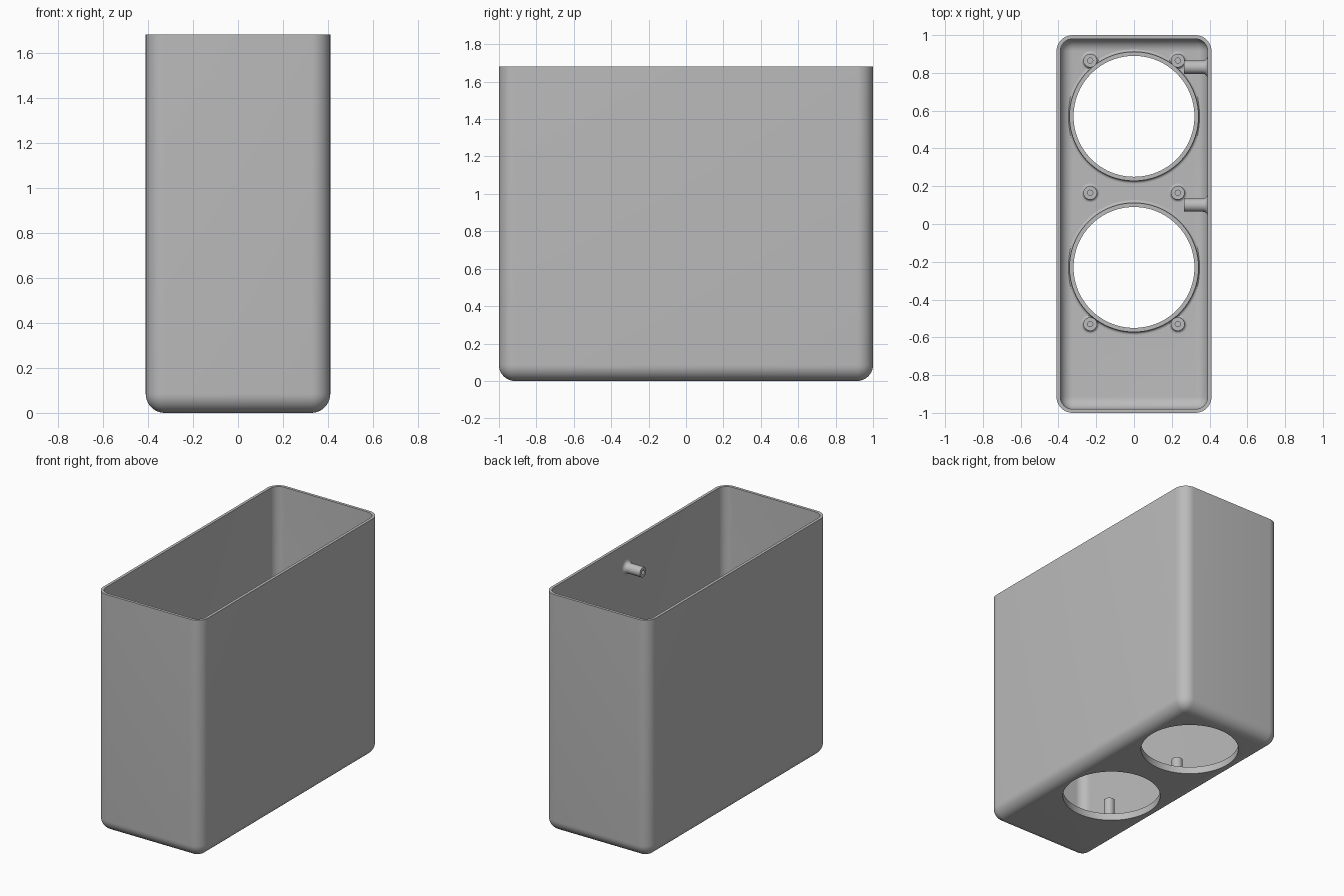
import bpy, bmesh, math
from mathutils import Matrix

if "Cube" in bpy.data.objects:
    bpy.data.objects.remove(bpy.data.objects["Cube"])

HALF_X, HALF_Y, HEIGHT = 0.41, 1.0, 1.68
WALL, FLOOR, ROUND = 0.02, 0.025, 0.085
HOLE_R = 0.32
HOLE_YS = (0.57, -0.23)

grey = bpy.data.materials.new("plain grey")
grey.use_nodes = True
COLOR = (0.5, 0.5, 0.5, 1)
grey.diffuse_color = COLOR
grey.node_tree.nodes["Principled BSDF"].inputs["Base Color"].default_value = COLOR


def add_object(name, bm):
    bmesh.ops.recalc_face_normals(bm, faces=bm.faces)
    mesh = bpy.data.meshes.new(name)
    bm.to_mesh(mesh)
    bm.free()
    mesh.materials.append(grey)
    obj = bpy.data.objects.new(name, mesh)
    bpy.context.collection.objects.link(obj)
    return obj


def smooth(obj):
    bpy.ops.object.select_all(action='DESELECT')
    obj.select_set(True)
    bpy.context.view_layer.objects.active = obj
    bpy.ops.object.shade_smooth_by_angle(angle=math.radians(35))


def rounded_box(name, hx, hy, z0, z1, radius):
    """Box with every edge rounded except those around the top."""
    bm = bmesh.new()
    bmesh.ops.create_cube(bm, size=2)
    for v in bm.verts:
        v.co = (v.co.x * hx, v.co.y * hy, z1 if v.co.z > 0 else z0)
    edges = [e for e in bm.edges if min(v.co.z for v in e.verts) < z1 - 0.01]
    bmesh.ops.bevel(bm, geom=edges, offset=radius, segments=10, profile=0.5,
                    affect='EDGES', clamp_overlap=True)
    return add_object(name, bm)


def lathe(name, profile, matrix, steps=40):
    """Turn a (radius, height) profile about the z axis, then place it."""
    bm = bmesh.new()
    verts = [bm.verts.new((r, 0, z)) for r, z in profile]
    edges = [bm.edges.new(pair) for pair in zip(verts, verts[1:])]
    bmesh.ops.spin(bm, geom=verts + edges, axis=(0, 0, 1), cent=(0, 0, 0),
                   angle=math.tau, steps=steps, use_duplicate=False)
    bmesh.ops.remove_doubles(bm, verts=bm.verts, dist=0.0001)
    bmesh.ops.transform(bm, matrix=matrix, verts=bm.verts)
    obj = add_object(name, bm)
    smooth(obj)
    return obj


def fillet(radius, base, size):
    """Concave quarter arc running from a boss side out onto its base."""
    arc = [i / 5 * math.pi / 2 for i in range(6)]
    return [(radius + size * (1 - math.cos(a)), base + size * (1 - math.sin(a)))
            for a in arc]


def boss(length, radius, bore, depth, flare, base=0):
    """Hollow-tipped boss profile with a filleted foot."""
    top = base + length
    return [(0, top - depth), (bore, top - depth), (bore, top),
            (radius, top)] + fillet(radius, base, flare)


# Open-topped case, hollowed and pierced by two round openings
case = rounded_box("case", HALF_X, HALF_Y, 0, HEIGHT, ROUND)
cutters = [rounded_box("cavity", HALF_X - WALL, HALF_Y - WALL, FLOOR,
                       HEIGHT + 0.2, ROUND - WALL)]
for y in HOLE_YS:
    bm = bmesh.new()
    bmesh.ops.create_cone(bm, cap_ends=True, segments=96, radius1=HOLE_R,
                          radius2=HOLE_R, depth=0.4,
                          matrix=Matrix.Translation((0, y, 0)))
    cutters.append(add_object("opening", bm))
bpy.context.view_layer.objects.active = case
for cutter in cutters:
    mod = case.modifiers.new("cut", 'BOOLEAN')
    mod.operation, mod.solver, mod.object = 'DIFFERENCE', 'EXACT', cutter
    bpy.ops.object.modifier_apply(modifier=mod.name)
for cutter in cutters:
    bpy.data.objects.remove(cutter)
smooth(case)

# Raised rims around the openings
rim = [(HOLE_R, FLOOR), (HOLE_R, 0.05), (0.342, 0.05)] + fillet(0.342, FLOOR, 0.015)
for i, y in enumerate(HOLE_YS):
    lathe(f"opening_rim_{i + 1}", rim, Matrix.Translation((0, y, 0)), 96)

# Screw posts standing on the floor
post = boss(0.16, 0.036, 0.014, 0.12, 0.014, FLOOR)
for i, y in enumerate((0.865, 0.165, -0.53)):
    for side, x in (("left", 0.232), ("right", -0.232)):
        lathe(f"floor_post_{side}_{i + 1}", post, Matrix.Translation((x, y, 0)))

# Pegs pointing inward near the top of the left wall
peg = boss(0.125, 0.035, 0.014, 0.1, 0.025)
for i, y in enumerate((0.83, 0.1)):
    lathe(f"wall_peg_{i + 1}", peg,
          Matrix.Translation((HALF_X - WALL, y, 1.51))
          @ Matrix.Rotation(-math.pi / 2, 4, 'Y'))
